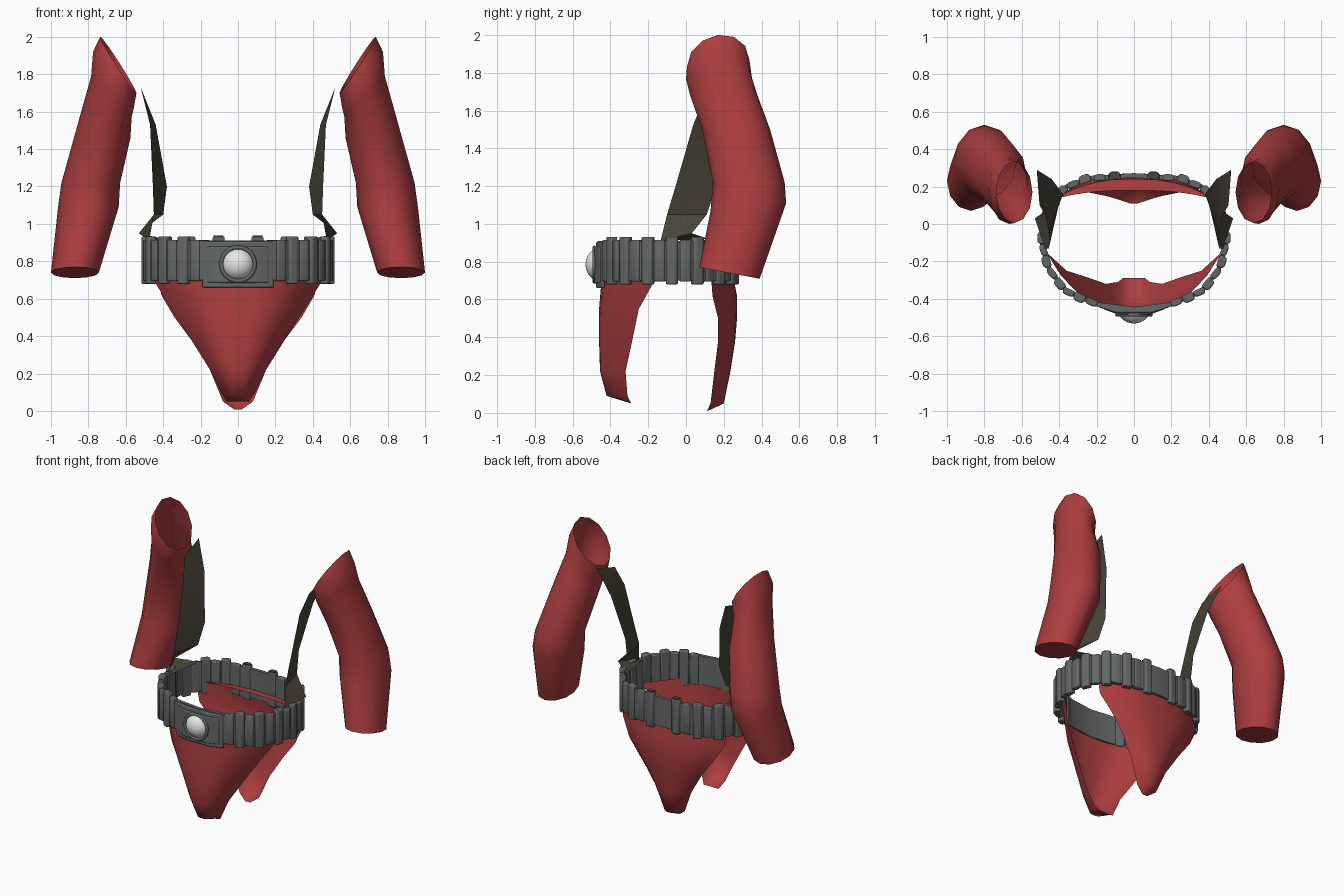
import bpy, bmesh, math
from mathutils import Vector

if "Cube" in bpy.data.objects:
    bpy.data.objects.remove(bpy.data.objects["Cube"])


def material(name, rgb):
    m = bpy.data.materials.new(name)
    m.diffuse_color = (*rgb, 1)
    m.use_nodes = True
    m.node_tree.nodes["Principled BSDF"].inputs["Base Color"].default_value = m.diffuse_color
    return m


RED = material("red cloth", (0.42, 0.048, 0.05))
GREY = material("belt grey", (0.125, 0.138, 0.133))
OLIVE = material("dark olive", (0.065, 0.06, 0.038))
WHITE = material("white stud", (0.8, 0.8, 0.8))


def finish(name, bm, mat, angle=40, bevel=0):
    bmesh.ops.recalc_face_normals(bm, faces=bm.faces)
    me = bpy.data.meshes.new(name)
    bm.to_mesh(me)
    bm.free()
    me.materials.append(mat)
    ob = bpy.data.objects.new(name, me)
    bpy.context.collection.objects.link(ob)
    if bevel:
        mod = ob.modifiers.new("bevel", 'BEVEL')
        mod.width, mod.segments = bevel, 2
    bpy.ops.object.select_all(action='DESELECT')
    ob.select_set(True)
    bpy.context.view_layer.objects.active = ob
    bpy.ops.object.shade_smooth_by_angle(angle=math.radians(angle))
    return ob


def loft(name, rows, mat, closed=False, wrap=False, angle=40, cap_end=False):
    """Skin a list of equal-length point rows."""
    bm = bmesh.new()
    vs = [[bm.verts.new(p) for p in r] for r in rows]
    n, k = len(vs), len(vs[0])
    for i in range(n if wrap else n - 1):
        a, b = vs[i], vs[(i + 1) % n]
        for j in range(k if closed else k - 1):
            q = (j + 1) % k
            bm.faces.new((a[j], a[q], b[q], b[j]))
    if cap_end:
        bm.faces.new(vs[-1])
    return finish(name, bm, mat, angle)


# Sleeves: tubes open at the shoulder, closed at the cuff
# rings of (cx, cy, cz, rx, ry, tilt along x, tilt along y)
SLEEVE = [(0.64, 0.17, 1.85, 0.097, 0.165, 0.15, 0.02),
          (0.667, 0.175, 1.765, 0.108, 0.175, 0.155, 0.0),
          (0.677, 0.20, 1.68, 0.108, 0.178, 0.11, 0.0),
          (0.715, 0.265, 1.50, 0.14, 0.18, 0.04, 0.0),
          (0.787, 0.332, 1.22, 0.157, 0.19, 0.0, 0.0),
          (0.80, 0.33, 1.09, 0.162, 0.20, 0.0, 0.02),
          (0.872, 0.23, 0.74, 0.128, 0.16, 0.0, -0.03)]
for side, s in (("right", 1), ("left", -1)):
    rows = []
    for cx, cy, cz, rx, ry, tx, ty in SLEEVE:
        ring = []
        for i in range(12):
            c, d = math.cos(i * math.pi / 6), math.sin(i * math.pi / 6)
            ring.append((s * (cx + rx * c), cy + ry * d, cz + tx * c + ty * d))
        rows.append(ring)
    loft("sleeve_" + side, rows, RED, closed=True, angle=60, cap_end=True)

# Shoulder straps: thin ribbons, front edge and back edge
STRAP = [((0.505, 0.10, 1.67), (0.52, 0.29, 1.73)),
         ((0.47, 0.04, 1.53), (0.44, 0.24, 1.53)),
         ((0.455, -0.055, 1.20), (0.38, 0.16, 1.20)),
         ((0.45, -0.10, 1.05), (0.40, 0.11, 1.05)),
         ((0.475, -0.135, 0.91), (0.53, 0.03, 0.95)),
         ((0.455, -0.13, 0.91), (0.40, 0.12, 0.92))]
for side, s in (("right", 1), ("left", -1)):
    loft("strap_" + side, [[(s * x, y, z) for x, y, z in r] for r in STRAP], OLIVE, angle=30)


# Lower garment panels: rows of (z, half width, centre y, edge y)
def panel(name, rows, power):
    pts = []
    for z, w, yc, ye in rows:
        ts = [i / 6 for i in range(-6, 7)]
        pts.append([(w * t, yc + (ye - yc) * abs(t) ** power, z) for t in ts])
    loft(name, pts, RED, angle=60)


panel("front_panel", [(0.73, 0.47, -0.445, -0.15), (0.55, 0.36, -0.46, -0.25),
                      (0.38, 0.25, -0.46, -0.285), (0.22, 0.15, -0.455, -0.32),
                      (0.09, 0.085, -0.42, -0.31), (0.05, 0.06, -0.29, -0.29)], 3)
panel("back_panel", [(0.77, 0.40, 0.18, 0.14), (0.765, 0.43, 0.24, 0.13),
                     (0.62, 0.41, 0.27, 0.14), (0.50, 0.34, 0.27, 0.17),
                     (0.38, 0.25, 0.26, 0.17), (0.22, 0.15, 0.235, 0.15),
                     (0.05, 0.08, 0.20, 0.13), (0.008, 0.02, 0.11, 0.11)], 2.5)

# Belt: band following a half path mirrored across x
HALF = [(0, -0.455), (0.2, -0.43), (0.36, -0.36), (0.45, -0.25), (0.49, -0.12),
        (0.49, 0.0), (0.44, 0.11), (0.36, 0.20), (0.24, 0.245), (0, 0.26)]
path = [Vector(p) for p in HALF] + [Vector((-x, y)) for x, y in HALF[-2:0:-1]]
rows = []
for i, p in enumerate(path):
    t = (path[(i + 1) % len(path)] - path[i - 1]).normalized()
    n = Vector((t.y, -t.x)) * 0.012
    o, q = p + n, p - n
    rows.append([(o.x, o.y, 0.70), (o.x, o.y, 0.91), (q.x, q.y, 0.91), (q.x, q.y, 0.70)])
loft("belt_band", rows, GREY, closed=True, wrap=True)


def along(dist):
    """Point and tangent at a distance along the half path."""
    for a, b in zip(path, path[1:]):
        seg = (b - a).length
        if dist <= seg:
            return a + (b - a) * dist / seg, (b - a).normalized()
        dist -= seg


def prism(bm, outline, z0, z1):
    lo = [bm.verts.new((x, y, z0)) for x, y in outline]
    hi = [bm.verts.new((x, y, z1)) for x, y in outline]
    bm.faces.new(lo[::-1])
    bm.faces.new(hi)
    for i in range(len(lo)):
        j = (i + 1) % len(lo)
        bm.faces.new((lo[i], lo[j], hi[j], hi[i]))


def bars(bm, dist, w, out, z0, z1, back=-0.018):
    """Mirrored pair of chamfered upright bars on the belt."""
    p, t = along(dist)
    n = Vector((t.y, -t.x))
    shape = [(-w, back), (w, back), (w, out * 0.6), (w * 0.6, out), (-w * 0.6, out), (-w, out * 0.6)]
    pts = [p + t * a + n * b for a, b in shape]
    for s in (1, -1):
        prism(bm, [(s * v.x, v.y) for v in pts], z0, z1)


# Belt ribs: tall loops with lower plates between them
TALL = (0.30, 0.43, 0.57, 0.70, 0.84, 0.98, 1.12, 1.28)
LOW = (0.23, 0.365, 0.50, 0.635, 0.77, 0.91, 1.05, 1.20)
bm = bmesh.new()
for d in TALL:
    bars(bm, d, 0.032, 0.027, 0.68, 0.932)
for d in LOW:
    bars(bm, d, 0.031, 0.018, 0.695, 0.915)
finish("belt_ribs", bm, GREY, 35, bevel=0.007)

# Olive caps on the two rearmost loops
bm = bmesh.new()
bars(bm, 1.28, 0.026, 0.022, 0.93, 0.937, back=-0.013)
finish("rear_loop_caps", bm, OLIVE, 35)

# Buckle: bowed base plate with a raised face and a stud ring
for name, w, y, z0, z1 in (("buckle_base", 0.19, -0.475, 0.66, 0.905),
                           ("buckle_face", 0.165, -0.485, 0.685, 0.88)):
    bm = bmesh.new()
    prism(bm, [(-w, y + 0.03), (-w * 0.5, y), (w * 0.5, y), (w, y + 0.03),
               (w, y + 0.045), (w * 0.5, y + 0.025), (-w * 0.5, y + 0.025), (-w, y + 0.045)], z0, z1)
    finish(name, bm, GREY, 25, bevel=0.007)
bpy.ops.mesh.primitive_torus_add(major_radius=0.09, minor_radius=0.011, major_segments=24,
                                 minor_segments=6, location=(0, -0.485, 0.785),
                                 rotation=(math.pi / 2, 0, 0))
ring = bpy.context.object
ring.name = "stud_ring"
ring.data.materials.append(GREY)
bpy.ops.object.shade_smooth()

# Domed stud in the middle of the buckle
dome = []
for i in range(8):
    a = i / 7 * math.radians(86)
    r, y = 0.088 * math.cos(a), -0.452 - 0.08 * math.sin(a)
    dome.append([(r * math.cos(k * math.pi / 12), y, 0.785 + r * math.sin(k * math.pi / 12))
                 for k in range(24)])
loft("buckle_stud", dome, WHITE, closed=True, angle=60, cap_end=True)
